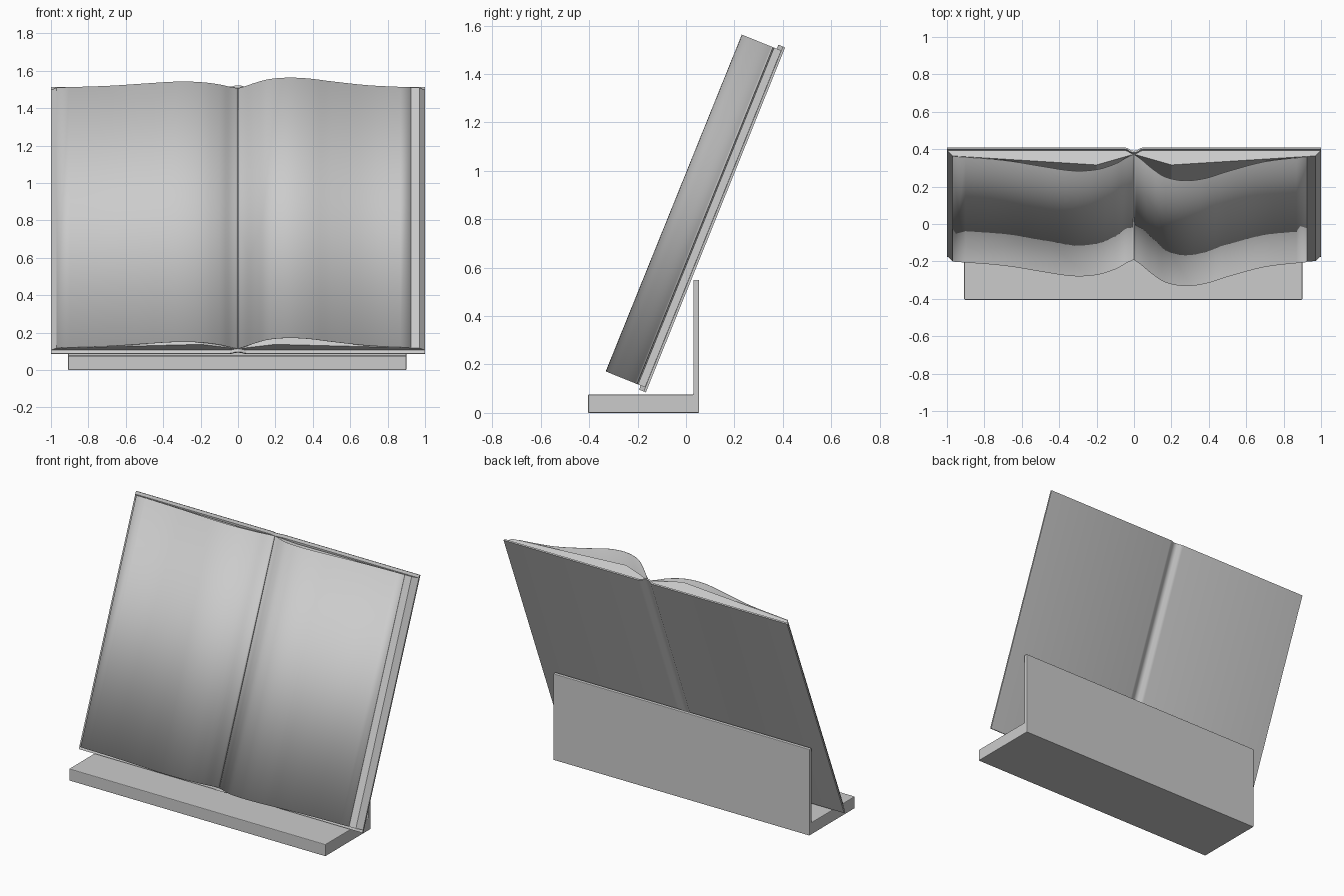
import bpy, bmesh
from math import radians, sin, cos
from mathutils import Matrix, Vector

if "Cube" in bpy.data.objects:
    bpy.data.objects.remove(bpy.data.objects["Cube"])

# Tilted book frame: local x = width, y = up the page, z = out of the page
T = radians(22)
UP = Vector((0, sin(T), cos(T)))
OUT = Vector((0, -cos(T), sin(T)))
BOOK = Matrix.Translation((0, -0.166, 0.085)) @ Matrix(
    ((1, 0, 0), UP, OUT)).transposed().to_4x4()
# Stand frame: local x = depth (world y), y = world x, z = up
STAND = Matrix(((0, 1, 0, 0), (1, 0, 0, 0), (0, 0, 1, 0), (0, 0, 0, 1)))


def extrude(name, profile, lo, hi, matrix, closed=True, smooth=True):
    """Sweep an (x, z) profile along local y from lo to hi."""
    bm = bmesh.new()
    a = [bm.verts.new(matrix @ Vector((x, lo, z))) for x, z in profile]
    b = [bm.verts.new(matrix @ Vector((x, hi, z))) for x, z in profile]
    n = len(profile)
    for i in range(n if closed else n - 1):
        j = (i + 1) % n
        bm.faces.new((a[i], a[j], b[j], b[i]))
    if closed:
        bm.faces.new(a[::-1])
        bm.faces.new(b)
    bmesh.ops.recalc_face_normals(bm, faces=bm.faces)
    mesh = bpy.data.meshes.new(name)
    bm.to_mesh(mesh)
    bm.free()
    ob = bpy.data.objects.new(name, mesh)
    bpy.context.collection.objects.link(ob)
    if smooth:
        bpy.ops.object.select_all(action='DESELECT')
        ob.select_set(True)
        bpy.context.view_layer.objects.active = ob
        bpy.ops.object.shade_smooth_by_angle(angle=radians(30))
    return ob


def spline(pts, steps=4):
    """Catmull-Rom curve through the points."""
    p = [Vector(q) for q in pts]
    p = [2 * p[0] - p[1]] + p + [2 * p[-1] - p[-2]]
    out = []
    for i in range(1, len(p) - 2):
        for s in range(steps):
            t = s / steps
            out.append(0.5 * (2 * p[i] + (p[i + 1] - p[i - 1]) * t
                       + (2 * p[i - 1] - 5 * p[i] + 4 * p[i + 1] - p[i + 2]) * t ** 2
                       + (3 * p[i] - p[i - 1] - 3 * p[i + 1] + p[i + 2]) * t ** 3))
    return out + [p[-2]]


# Stand: L-shaped ledge and back plate
stand = extrude("stand", [(-0.405, 0), (0.054, 0), (0.054, 0.55), (0.03, 0.55),
                          (0.03, 0.076), (-0.405, 0.076)], -0.908, 0.9, STAND, smooth=False)
bevel = stand.modifiers.new("soft_edges", 'BEVEL')
bevel.width = 0.004
bevel.segments = 2

# Cover: thin board with a rounded groove along the spine
half = [(0.05, 0), (0.035, 0.004), (0.018, 0.016), (0.008, 0.019)]
back = [(-1, 0)] + [(-x, z) for x, z in half] + [(0, 0.02)] + half[::-1] + [(1, 0)]
extrude("cover", back + [(x, z + 0.01) for x, z in back[::-1]], 0, 1.537, BOOK)

# Page blocks, one on each side of the spine
for side, sx in (("left", -1), ("right", 1)):
    block = [(1, 0.0105), (0.97, 0.042), (0.2, 0.094), (0, 0.032), (0.018, 0.0265),
             (0.035, 0.0145), (0.05, 0.0105)]
    extrude(side + "_page_block", [(sx * x, z) for x, z in block],
            0.018, 1.519, BOOK, smooth=False)

# Curling top sheets
sheets = {
    "left_sheet": [(-0.97, 0.044), (-0.7, 0.067), (-0.5, 0.101), (-0.33, 0.128),
                   (-0.2, 0.121), (-0.1, 0.088), (-0.04, 0.052), (0, 0.033)],
    "right_sheet": [(0, 0.033), (0.04, 0.064), (0.1, 0.118), (0.17, 0.165), (0.27, 0.185),
                    (0.38, 0.172), (0.5, 0.132), (0.7, 0.075), (0.925, 0.047)],
}
for name, pts in sheets.items():
    sheet = extrude(name, spline(pts), 0.018, 1.519, BOOK, closed=False)
    thick = sheet.modifiers.new("paper", 'SOLIDIFY')
    thick.thickness = 0.002
    thick.offset = 0
